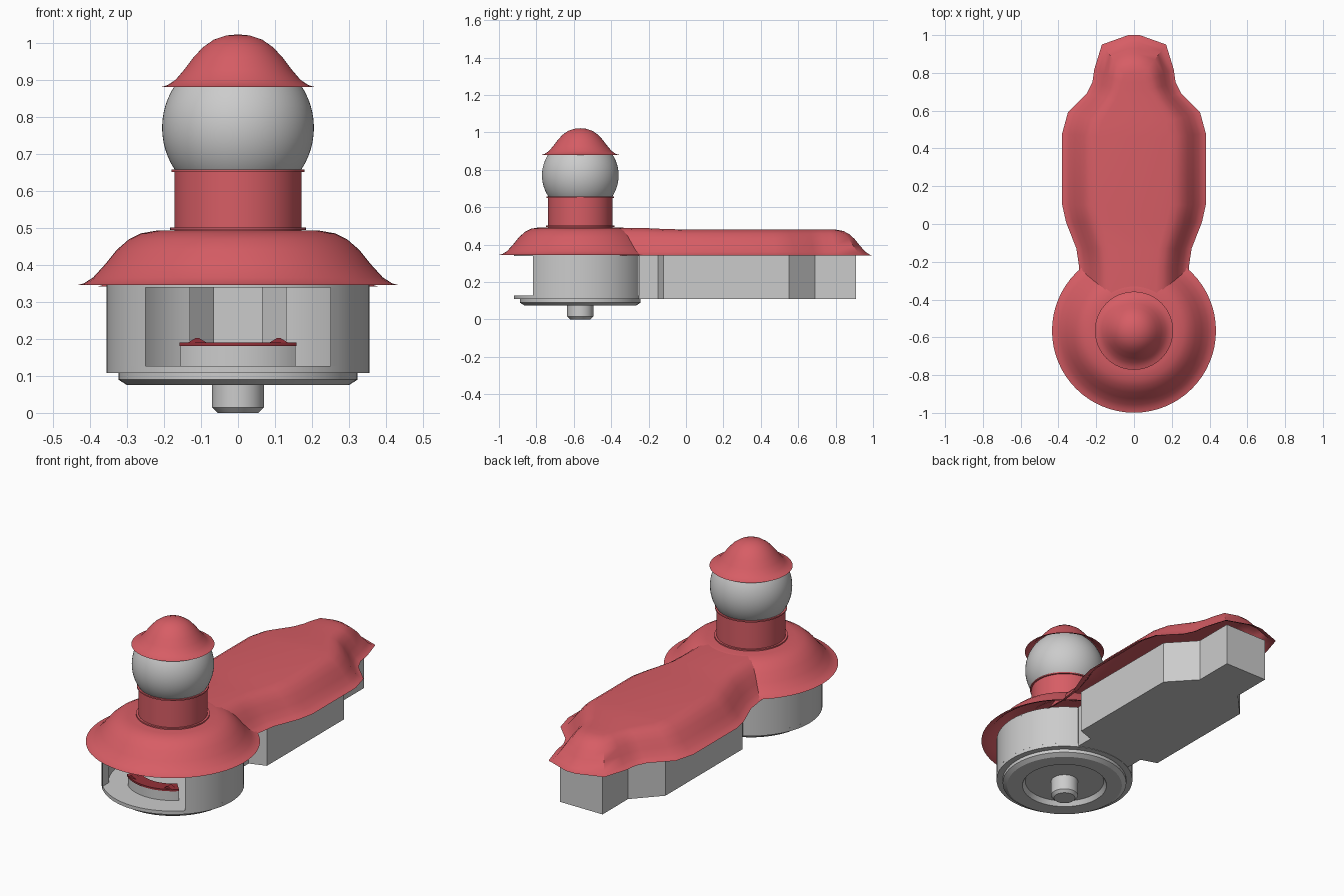
import bpy, bmesh
from math import sin, cos, asin, pi, radians

if "Cube" in bpy.data.objects:
    bpy.data.objects.remove(bpy.data.objects["Cube"])

CY = -0.565  # centre of the round tower


def material(name, rgb):
    m = bpy.data.materials.new(name)
    m.diffuse_color = (*rgb, 1)
    m.use_nodes = True
    m.node_tree.nodes["Principled BSDF"].inputs["Base Color"].default_value = m.diffuse_color
    return m


RED = material("red", (0.68, 0.11, 0.13))
DARK_RED = material("dark_red", (0.3, 0.03, 0.04))


def finish(name, bm, mat=None, angle=35):
    bmesh.ops.remove_doubles(bm, verts=bm.verts, dist=1e-5)
    bmesh.ops.recalc_face_normals(bm, faces=bm.faces)
    me = bpy.data.meshes.new(name)
    bm.to_mesh(me)
    bm.free()
    ob = bpy.data.objects.new(name, me)
    bpy.context.collection.objects.link(ob)
    if mat:
        me.materials.append(mat)
    bpy.ops.object.select_all(action='DESELECT')
    ob.select_set(True)
    bpy.context.view_layer.objects.active = ob
    bpy.ops.object.shade_smooth_by_angle(angle=radians(angle))
    return ob


def lathe(name, profile, mat=None, seg=64, angle=35):
    """Revolve (radius, z) points about the tower axis."""
    bm = bmesh.new()
    vs = [bm.verts.new((r, CY, z)) for r, z in profile]
    es = [bm.edges.new(p) for p in zip(vs, vs[1:])]
    bmesh.ops.spin(bm, geom=vs + es, cent=(0, CY, 0), axis=(0, 0, 1),
                   angle=2 * pi, steps=seg, use_duplicate=False)
    return finish(name, bm, mat, angle)


def wall(name, outer, inner, z0, z1, mat=None):
    """Upright strip of wall between two matching plan lines."""
    bm = bmesh.new()
    rows = [[bm.verts.new((*a, z0)), bm.verts.new((*a, z1)),
             bm.verts.new((*b, z1)), bm.verts.new((*b, z0))]
            for a, b in zip(outer, inner)]
    for p, q in zip(rows, rows[1:]):
        for k in range(4):
            bm.faces.new((p[k], p[(k + 1) % 4], q[(k + 1) % 4], q[k]))
    bm.faces.new(rows[0])
    bm.faces.new(rows[-1])
    return finish(name, bm, mat, 30)


def both(half):
    """Continue a right-hand outline along its mirror image."""
    return half + [(-x, y) for x, y in reversed(half)]


def arc(r, a0, a1, n=24):
    """Plan arc on the tower, angle measured from the front."""
    return [(r * sin(a0 + (a1 - a0) * i / n), CY - r * cos(a0 + (a1 - a0) * i / n))
            for i in range(n + 1)]


# Bell curve shared by the eaves: (inward share, height share)
BELL = [(0, 0), (.08, .03), (.2, .14), (.35, .38), (.5, .65),
        (.65, .84), (.8, .95), (1, 1)]

# Foot: peg, recess and chamfered base ring
lathe("base_and_peg", [(0, 0), (.055, 0), (.07, .015), (.07, .1), (.205, .1),
                       (.22, .075), (.3, .075), (.323, .09), (.323, .109)], angle=25)
lathe("tower_floor", [(0, .108), (.355, .108), (.355, .127), (0, .127)])

# Tower walls, open at the front and towards the hall
outer = arc(.355, asin(.25 / .355), pi - asin(.17 / .355))
inner = arc(.32, asin(.25 / .32), pi - asin(.13 / .32))
for side, s in (("right", 1), ("left", -1)):
    wall("tower_wall_" + side, [(s * x, y) for x, y in outer],
         [(s * x, y) for x, y in inner], .127, .338)
lathe("wall_head_ring", [(.32, .338), (.355, .338), (.355, .346), (.32, .346), (.32, .338)])

# Curved counter inside the opening with a dark top and two wedges
A = asin(.155 / .23)
wall("counter", arc(.23, -A, A), arc(.18, -A, A), .127, .18)
wall("counter_top", arc(.235, -A, A), arc(.165, -A, A), .18, .19, DARK_RED)
for side, s in (("right", 1), ("left", -1)):
    bm = bmesh.new()
    front, back = [[bm.verts.new((s * x, y, z)) for x, z in
                    ((.085, .19), (.135, .19), (.115, .202), (.105, .202))]
                   for y in (CY - .2, CY - .17)]
    bm.faces.new(front)
    bm.faces.new(back)
    for k in range(4):
        bm.faces.new((front[k], front[(k + 1) % 4], back[(k + 1) % 4], back[k]))
    finish("counter_wedge_" + side, bm, DARK_RED)

# Long hall: floor and hollow walls
hall_out = both([(.17, -.25), (.17, -.15), (.26, -.12), (.26, .55), (.13, .69), (.13, .91)])
hall_in = both([(.13, -.25), (.13, -.11), (.2, -.08), (.2, .53), (.065, .67), (.065, .85)])
wall("hall_walls", hall_out, hall_in, .127, .346)
bm = bmesh.new()
face = bm.faces.new([bm.verts.new((x, y, .11)) for x, y in hall_out])
ext = bmesh.ops.extrude_face_region(bm, geom=[face], use_keep_orig=True)
bmesh.ops.translate(bm, vec=(0, 0, .017),
                    verts=[v for v in ext["geom"] if isinstance(v, bmesh.types.BMVert)])
finish("hall_floor", bm)

# Hall roof: bell curve from eave line up to a flat core
eave = both([(.29, -.4), (.29, -.23), (.305, -.13), (.36, .01), (.38, .1), (.38, .48),
             (.35, .59), (.25, .69), (.22, .75), (.21, .82), (.17, .95), (.03, 1.0)])
core = both([(.12, -.4), (.12, -.23), (.13, -.13), (.17, .01), (.19, .1), (.19, .46),
             (.17, .54), (.1, .65), (.075, .71), (.065, .75), (.05, .79), (.015, .8)])
bm = bmesh.new()
rings = []
for t, h in BELL:
    ring = []
    for (ex, ey), (cx, cy) in zip(eave, core):
        top = .48 + .01 * min(1, max(0, (-.05 - ey) / .2))
        ring.append(bm.verts.new((ex + (cx - ex) * t, ey + (cy - ey) * t,
                                  .341 + (top - .341) * h)))
    rings.append(ring)
for a, b in zip(rings, rings[1:]):
    for i in range(len(a) - 1):
        bm.faces.new((a[i], a[i + 1], b[i + 1], b[i]))
top = rings[-1]
for i in range(len(top) // 2 - 1):
    bm.faces.new((top[i], top[i + 1], top[-2 - i], top[-1 - i]))
finish("hall_roof", bm, RED, 40)

# Tower roof
lathe("tower_roof", [(.434 - .214 * t, .345 + .147 * h) for t, h in BELL] + [(0, .492)],
      RED, angle=40)

# Drum with two thin bands
lathe("drum", [(.172, .49), (.172, .655), (0, .655)], RED)
for name, r, z in (("drum_lower_band", .183, .494), ("drum_upper_band", .18, .65)):
    lathe(name, [(.17, z), (r, z), (r, z + .007), (.17, z + .007)], RED)

# Grey globe
lathe("globe", [(.205 * sin(pi * i / 32), .77 - .205 * cos(pi * i / 32))
                for i in range(33)])

# Cap
lathe("cap", [(.207, .88), (.19, .885), (.168, .9), (.145, .927), (.12, .96), (.095, .987),
              (.065, 1.008), (.032, 1.019), (0, 1.022)], RED, angle=40)
